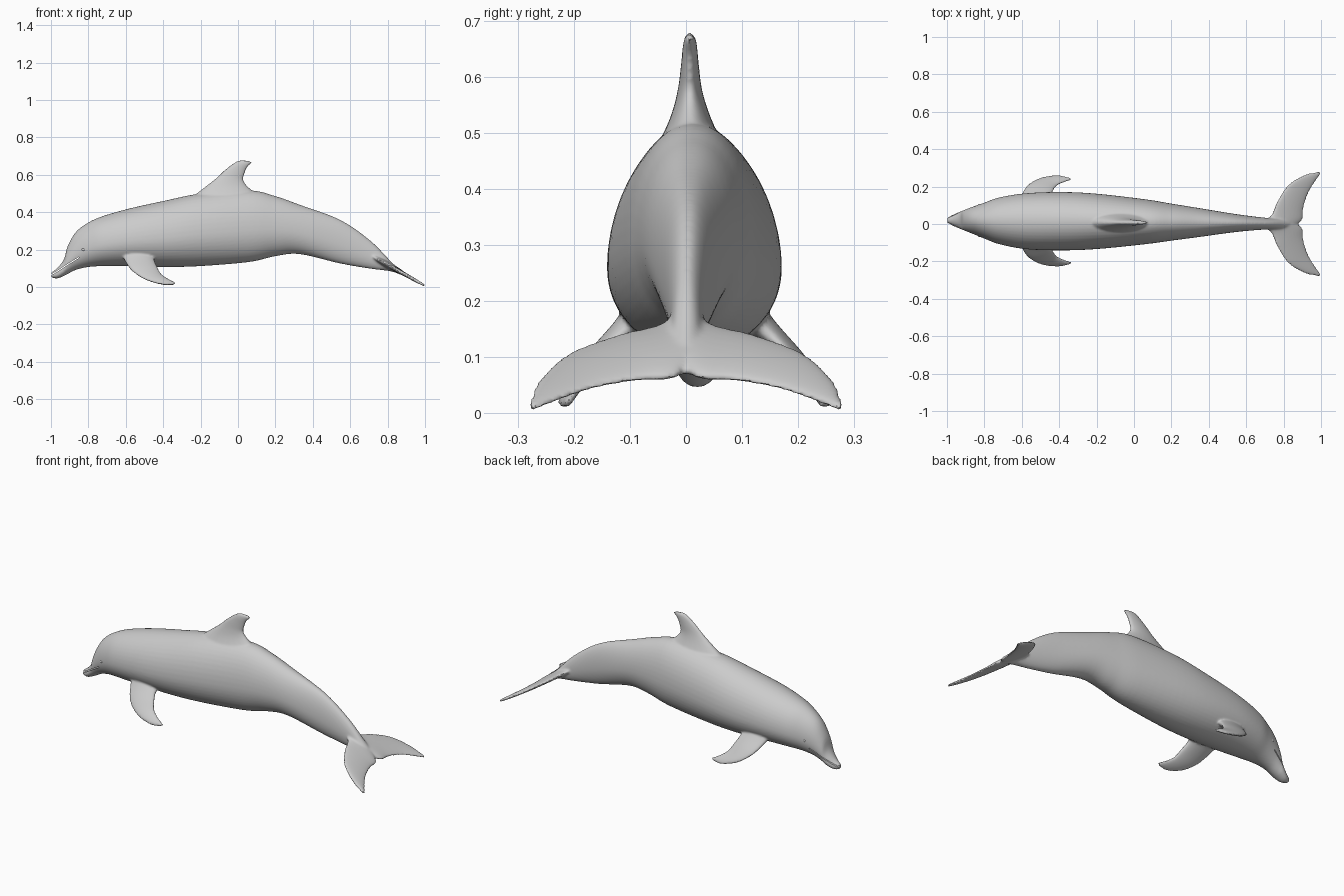
import bpy, bmesh
from math import sin, cos, pi
from mathutils import Vector

if "Cube" in bpy.data.objects:
    bpy.data.objects.remove(bpy.data.objects["Cube"])


def spline(pts, n):
    """Catmull-Rom through tuples of any length, n steps per span."""
    p = [Vector(q) for q in pts]
    p = [2 * p[0] - p[1]] + p + [2 * p[-1] - p[-2]]
    out = []
    for i in range(1, len(p) - 2):
        a, b, c, d = p[i - 1:i + 3]
        for k in range(n):
            t = k / n
            out.append(0.5 * (2 * b + (c - a) * t + (2 * a - 5 * b + 4 * c - d) * t * t
                              + (3 * b - a - 3 * c + d) * t ** 3))
    return out + [p[-2]]


def loft(bm, rings):
    """Skin a list of closed rings and cap both ends."""
    part = [[bm.verts.new(co) for co in r] for r in rings]
    n = len(part[0])
    faces = [bm.faces.new((a[i], a[(i + 1) % n], b[(i + 1) % n], b[i]))
             for a, b in zip(part, part[1:]) for i in range(n)]
    faces += [bm.faces.new(part[0]), bm.faces.new(part[-1])]
    bmesh.ops.recalc_face_normals(bm, faces=faces)


def fin(bm, lead, trail, thick, normal, side=1, mid_y=0.0):
    """Blade between a leading and a trailing edge, optionally mirrored in y."""
    normal = Vector(normal).normalized()
    rings = []
    for a, b, t in zip(spline(lead, 6), spline(trail, 6), spline([(t, 0) for t in thick], 6)):
        ring = []
        for k in range(24):
            w = 2 * pi * k / 24
            co = (a + b) / 2 + (a - b) / 2 * cos(w) + normal * (t[0] * sin(w))
            ring.append((co.x, mid_y + side * co.y, co.z))
        rings.append(ring)
    loft(bm, rings)


bm = bmesh.new()

# Body: x, top z, bottom z, half width, centre y
stations = [
    (-.998, .078, .05, .014, .02), (-.965, .103, .046, .031, .02),
    (-.93, .15, .06, .046, .02), (-.91, .22, .07, .054, .02),
    (-.866, .295, .092, .071, .02), (-.80, .345, .107, .096, .018),
    (-.72, .38, .112, .125, .017), (-.58, .42, .112, .149, .015),
    (-.39, .462, .107, .156, .015), (-.2, .50, .112, .148, .014),
    (.06, .517, .134, .12, .012), (.2, .486, .165, .099, .01),
    (.33, .44, .176, .08, .008), (.545, .36, .126, .048, .005),
    (.706, .25, .098, .031, .002), (.81, .145, .085, .026, 0),
    (.872, .082, .066, .012, 0)]
rings = []
for x, top, bot, hw, cy in spline(stations, 6):
    mid = bot + .43 * (top - bot)
    ring = []
    for k in range(48):
        w = 2 * pi * k / 48
        h = top - mid if sin(w) > 0 else mid - bot
        ring.append((x, cy + hw * cos(w), mid + h * sin(w)))
    rings.append(ring)
loft(bm, rings)

# Dorsal fin
fin(bm,
    [(-.26, .008, .47), (-.19, .008, .525), (-.12, .007, .58), (-.06, .007, .635),
     (0, .007, .675), (.05, .007, .677)],
    [(.14, .008, .47), (.06, .008, .53), (.03, .007, .57), (.035, .007, .605),
     (.05, .007, .64), (.078, .007, .667)],
    [.062, .036, .022, .016, .012, .006], (0, 1, 0))


def fluke_edge(xy):
    return [(x, y, .074 - .56 * (x - .88)) for x, y in xy]


for side in (1, -1):
    # Tail flukes
    fin(bm,
        fluke_edge([(.68, 0), (.735, .05), (.765, .12), (.825, .21), (.91, .262), (.99, .281)]),
        fluke_edge([(.87, -.005), (.90, .025), (.905, .08), (.93, .16), (.965, .22), (1.0, .272)]),
        [.02, .017, .014, .011, .009, .006], (.49, 0, .87), side)
    # Pectoral flippers
    fin(bm,
        [(-.63, .08, .20), (-.61, .125, .15), (-.57, .19, .09), (-.5, .23, .042),
         (-.41, .243, .014), (-.345, .23, .012)],
        [(-.45, .08, .18), (-.445, .13, .14), (-.43, .165, .105), (-.41, .19, .07),
         (-.375, .207, .045), (-.332, .222, .022)],
        [.035, .024, .017, .013, .01, .006], (.1, .72, .7), side, .016)

me = bpy.data.meshes.new("dolphin_body")
bm.to_mesh(me)
bm.free()
body = bpy.data.objects.new("dolphin_body", me)
bpy.context.collection.objects.link(body)

# Mouth slit cutter
bm = bmesh.new()
line = spline([(-1.03, .05), (-.97, .082), (-.92, .115), (-.85, .158)], 5)
loft(bm, [[(p[0], -.15, p[1] - .003), (p[0], .2, p[1] - .003),
           (p[0], .2, p[1] + .003), (p[0], -.15, p[1] + .003)] for p in line])
me = bpy.data.meshes.new("mouth_cutter")
bm.to_mesh(me)
bm.free()
cutter = bpy.data.objects.new("mouth_cutter", me)
bpy.context.collection.objects.link(cutter)
cutter.hide_render = True

# Merge body and fins into one soft skin, then cut the mouth
remesh = body.modifiers.new("skin", 'REMESH')
remesh.mode = 'VOXEL'
remesh.voxel_size = .006
smooth = body.modifiers.new("soften", 'SMOOTH')
smooth.factor = .5
smooth.iterations = 5
cut = body.modifiers.new("mouth", 'BOOLEAN')
cut.operation = 'DIFFERENCE'
cut.object = cutter
cut.solver = 'EXACT'
bpy.ops.object.select_all(action='DESELECT')
body.select_set(True)
bpy.context.view_layer.objects.active = body
bpy.ops.object.convert(target='MESH')
bpy.data.objects.remove(cutter)
bpy.ops.object.shade_smooth_by_angle(angle=.8)

# Eyes
for side, name in ((1, "eye_left"), (-1, "eye_right")):
    bpy.ops.mesh.primitive_uv_sphere_add(segments=20, ring_count=12, radius=.011,
                                         location=(-.825, .018 + side * .08, .2))
    eye = bpy.context.object
    eye.name = name
    eye.scale = (1, .8, .7)
    bpy.ops.object.shade_smooth()
